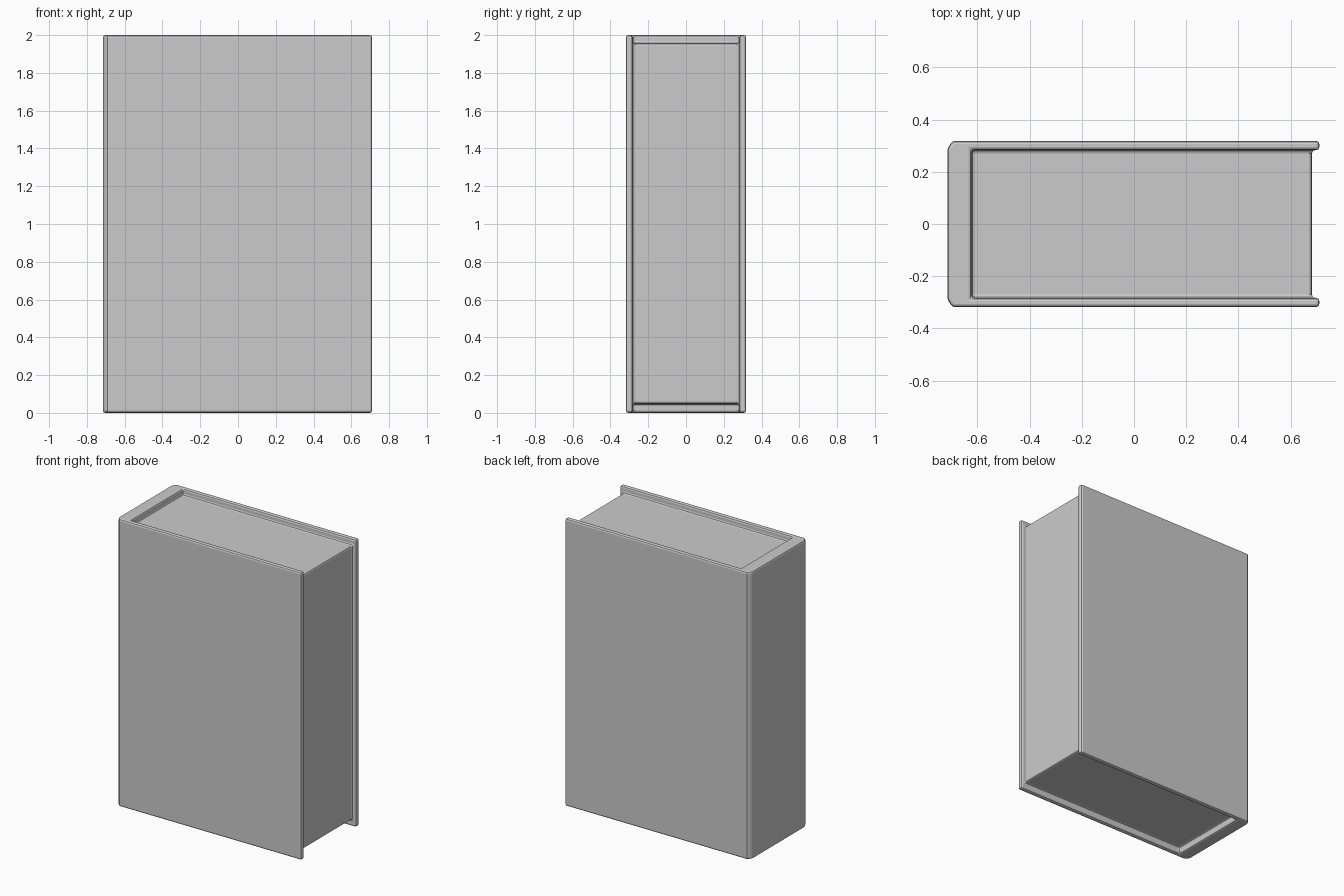
import bpy, bmesh
from math import radians

if "Cube" in bpy.data.objects:
    bpy.data.objects.remove(bpy.data.objects["Cube"])


def prism(name, outline, z0, z1):
    """Extrude a plan outline from z0 to z1."""
    bm = bmesh.new()
    face = bm.faces.new([bm.verts.new((x, y, z0)) for x, y in outline])
    ext = bmesh.ops.extrude_face_region(bm, geom=[face])
    for v in ext["geom"]:
        if isinstance(v, bmesh.types.BMVert):
            v.co.z = z1
    bmesh.ops.recalc_face_normals(bm, faces=bm.faces[:])
    mesh = bpy.data.meshes.new(name)
    bm.to_mesh(mesh)
    bm.free()
    obj = bpy.data.objects.new(name, mesh)
    bpy.context.collection.objects.link(obj)
    return obj


# Cover: U-shaped plan with rounded spine corners, mirrored in y
half = [(-0.622, 0.283), (0.71, 0.283), (0.71, 0.318), (-0.691, 0.318),
        (-0.703, 0.308), (-0.712, 0.293), (-0.715, 0.28)]
cover = prism("book_cover", half + [(x, -y) for x, y in reversed(half)], 0, 2)

# Page block: sinks into the cover so the two fuse into one solid
pages = prism("page_block", [(-0.66, -0.3), (0.682, -0.3), (0.682, 0.3), (-0.66, 0.3)],
              0.048, 1.956)
pages.hide_render = True
pages.hide_viewport = True

union = cover.modifiers.new("fuse_pages", 'BOOLEAN')
union.operation = 'UNION'
union.solver = 'EXACT'
union.object = pages

# Soft edges, both outer corners and the creases between pages and cover
bevel = cover.modifiers.new("soft_edges", 'BEVEL')
bevel.width = 0.012
bevel.segments = 2
bevel.limit_method = 'ANGLE'
bevel.angle_limit = radians(50)
